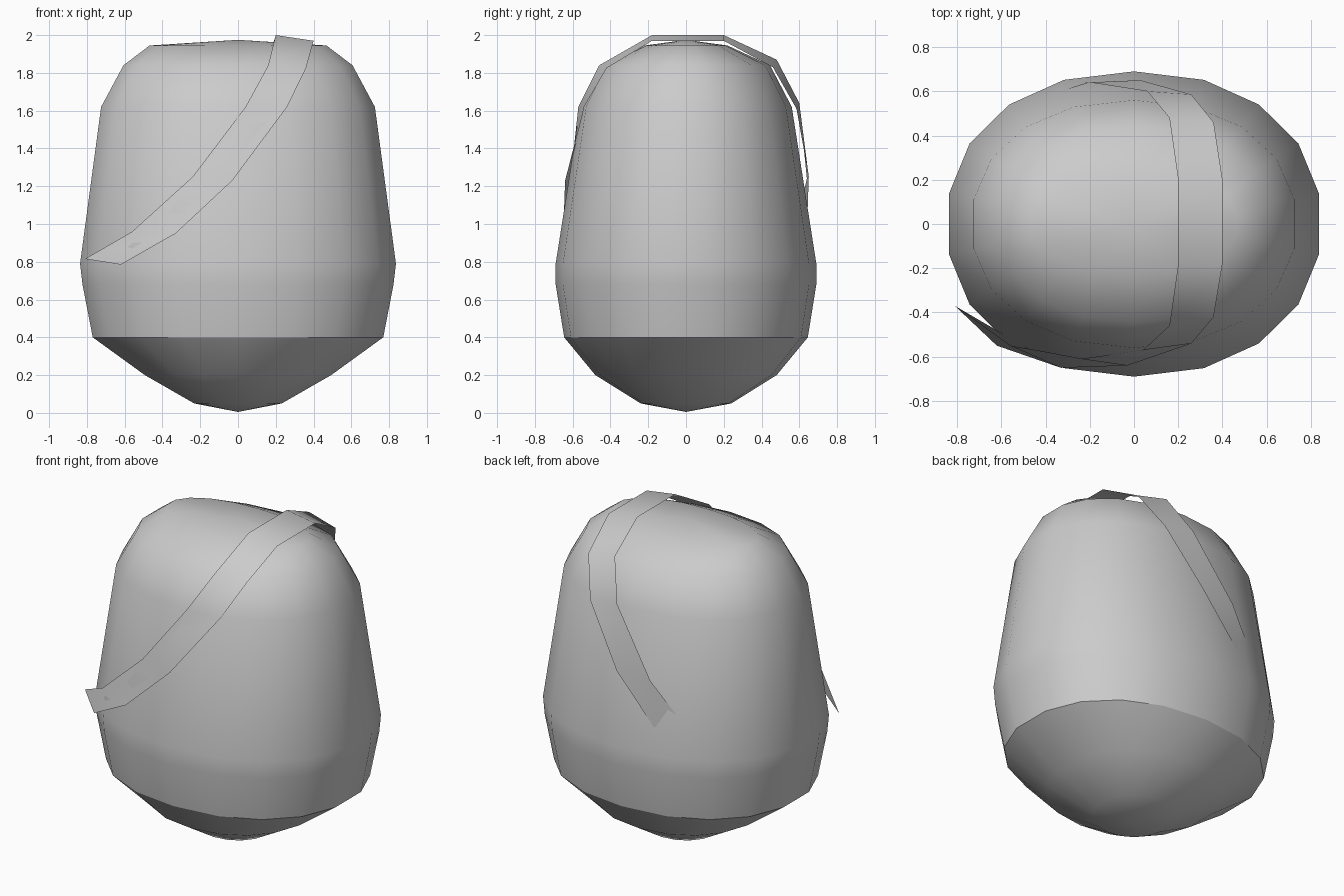
import bpy, bmesh, math

old = bpy.data.objects.get("Cube")
if old:
    bpy.data.objects.remove(old, do_unlink=True)

grey = bpy.data.materials.new("light_grey")
grey.use_nodes = True
colour = (0.6, 0.6, 0.6, 1)
grey.diffuse_color = colour
grey.node_tree.nodes["Principled BSDF"].inputs["Base Color"].default_value = colour


def finish(bm, name):
    mesh = bpy.data.meshes.new(name)
    for face in bm.faces:
        face.smooth = True
    bm.to_mesh(mesh)
    bm.free()
    obj = bpy.data.objects.new(name, mesh)
    bpy.context.collection.objects.link(obj)
    mesh.materials.append(grey)
    return obj


def rounded(value, radius):
    # slightly squared oval
    return math.copysign(abs(value) ** 0.92, value) * radius


# Body: squared-oval rings, each (half width, half depth, height)
SIDES = 18
CREASE = 0.4
rings = [(0.235, 0.24, 0.05), (0.5, 0.48, 0.2), (0.78, 0.645, CREASE),
         (0.835, 0.69, 0.68), (0.848, 0.69, 0.79), (0.735, 0.56, 1.62),
         (0.615, 0.445, 1.84), (0.475, 0.22, 1.945)]
bm = bmesh.new()
loops = []
for rx, ry, z in rings:
    loop = []
    for i in range(SIDES):
        a = math.tau * i / SIDES
        loop.append(bm.verts.new((rounded(-math.sin(a), rx), rounded(math.cos(a), ry), z)))
    loops.append(loop)
bottom = bm.verts.new((0, 0, 0.005))
top = bm.verts.new((0, 0, 1.975))
for i in range(SIDES):
    j = (i + 1) % SIDES
    for low, high in zip(loops, loops[1:]):
        bm.faces.new((low[i], low[j], high[j], high[i]))
    bm.faces.new((bottom, loops[0][j], loops[0][i]))
    bm.faces.new((top, loops[-1][i], loops[-1][j]))
# Hard crease where the rounded base meets the wall
for edge in bm.edges:
    if all(abs(v.co.z - CREASE) < 0.001 for v in edge.verts):
        edge.smooth = False
finish(bm, "body")

# Strap: thin ribbon over the top, from front tip to back tip
inner = [(-0.81, -0.37, 0.815), (-0.56, -0.55, 0.96), (-0.24, -0.61, 1.25),
         (0.04, -0.57, 1.62), (0.16, -0.46, 1.84), (0.2, -0.18, 2.0),
         (0.2, 0.2, 2.0), (0.16, 0.48, 1.87), (0.06, 0.6, 1.64),
         (-0.2, 0.64, 1.24), (-0.41, 0.575, 0.97), (-0.63, 0.47, 0.77)]
outer = [(-0.62, -0.55, 0.785), (-0.33, -0.65, 0.95), (-0.03, -0.64, 1.23),
         (0.26, -0.54, 1.62), (0.36, -0.42, 1.825), (0.4, -0.18, 1.97),
         (0.4, 0.2, 1.97), (0.36, 0.46, 1.83), (0.26, 0.585, 1.61),
         (0.03, 0.65, 1.25), (-0.22, 0.64, 0.96), (-0.41, 0.57, 0.745)]
bm = bmesh.new()
a = [bm.verts.new(p) for p in inner]
b = [bm.verts.new(p) for p in outer]
for i in range(len(a) - 1):
    bm.faces.new((a[i], b[i], b[i + 1], a[i + 1]))
for edge in bm.edges:
    if len(edge.link_faces) == 2 and edge.calc_face_angle() > math.radians(24):
        edge.smooth = False
finish(bm, "strap")
